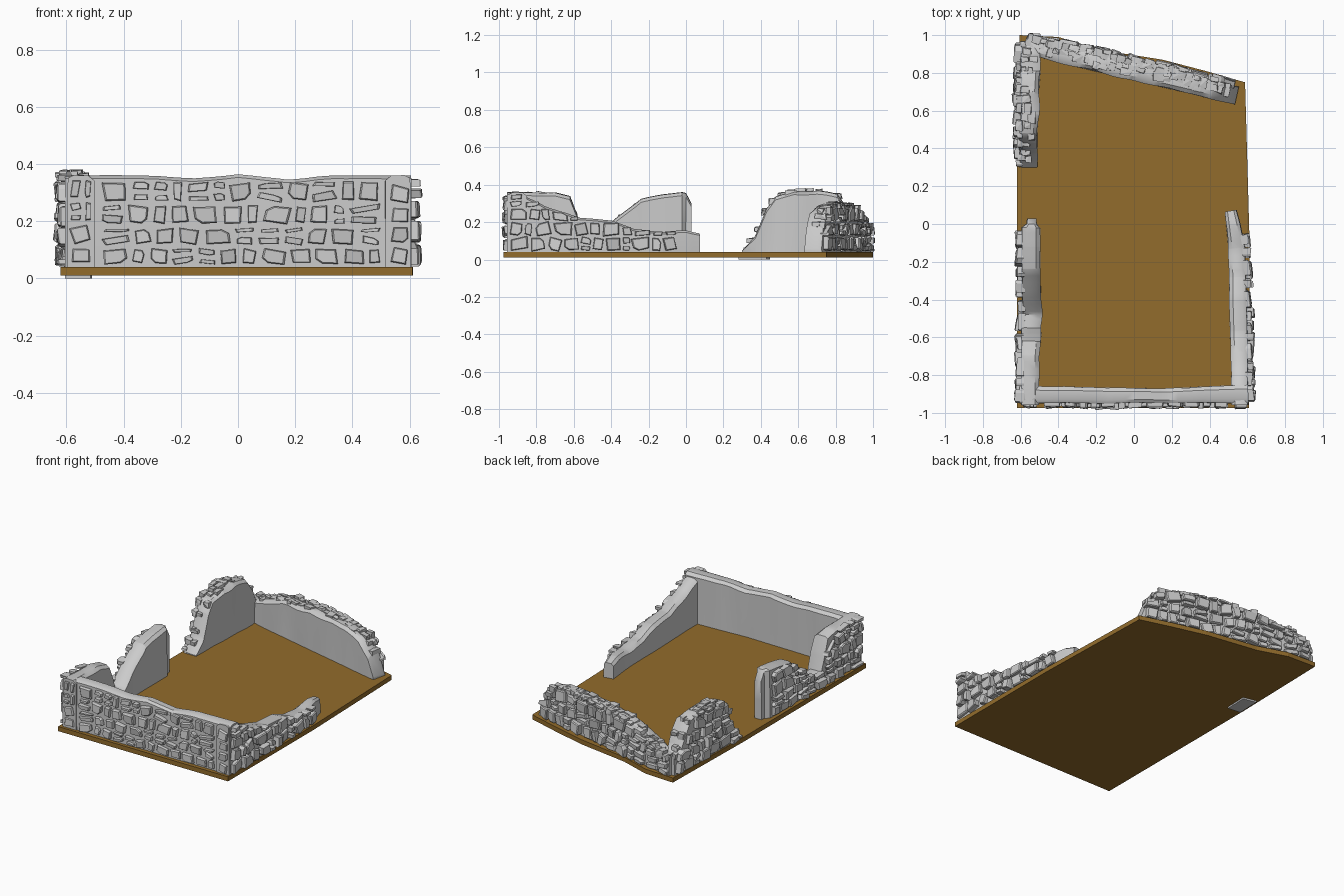
import bpy, bmesh, random
from math import cos, sin
from mathutils import Vector, noise

if "Cube" in bpy.data.objects:
    bpy.data.objects.remove(bpy.data.objects["Cube"])

random.seed(7)
R = random.uniform
FLOOR = 0.035


def finish(name, bm, smooth=False):
    bmesh.ops.recalc_face_normals(bm, faces=bm.faces)
    me = bpy.data.meshes.new(name)
    bm.to_mesh(me)
    bm.free()
    ob = bpy.data.objects.new(name, me)
    bpy.context.collection.objects.link(ob)
    if smooth:
        bpy.ops.object.select_all(action='DESELECT')
        ob.select_set(True)
        bpy.context.view_layer.objects.active = ob
        bpy.ops.object.shade_smooth_by_angle(angle=0.6)
    return ob


def loft(bm, rings):
    """Skin closed rings and cap both ends."""
    vs = [[bm.verts.new(p) for p in r] for r in rings]
    n = len(vs[0])
    for a, b in zip(vs, vs[1:]):
        for i in range(n):
            bm.faces.new((a[i], a[(i + 1) % n], b[(i + 1) % n], b[i]))
    bm.faces.new(vs[0])
    bm.faces.new(vs[-1])


class Path:
    """Wall line of (x, y, half thickness, top); outside is on the right."""
    def __init__(self, pts):
        self.pts, self.s = pts, [0]
        for a, b in zip(pts, pts[1:]):
            self.s.append(self.s[-1] + (Vector(b[:2]) - Vector(a[:2])).length)
        self.length = self.s[-1]

    def at(self, s):
        s = min(max(s, 0), self.length)
        i = 0
        while i < len(self.s) - 2 and s > self.s[i + 1]:
            i += 1
        t = (s - self.s[i]) / (self.s[i + 1] - self.s[i])
        return [a + (b - a) * t for a, b in zip(self.pts[i], self.pts[i + 1])]

    def frame(self, s):
        a, b = self.at(s - 0.03), self.at(s + 0.03)
        d = Vector((b[0] - a[0], b[1] - a[1], 0)).normalized()
        x, y, h, top = self.at(s)
        return Vector((x, y, 0)), Vector((d.y, -d.x, 0)), h, top

    def face(self, s, z, depth):
        c, n, h, top = self.frame(s)
        return c + n * (h + depth) + Vector((0, 0, z))


def wall_body(name, path):
    bm, rings = bmesh.new(), []
    steps = sorted(set([round(path.length * i / 26, 4) for i in range(27)] + [round(v, 4) for v in path.s]))
    for s in steps:
        c, n, h, top = path.frame(s)
        wob = noise.noise(Vector((s * 7, len(name), 0))) * 0.012
        top += wob * 0.7
        hh = top - FLOOR
        prof = [(h, FLOOR), (h, FLOOR + hh * 0.5), (h - 0.003, top - 0.012),
                (h * 0.5, top - 0.001), (-h * 0.55, top - 0.003),
                (-h + wob, top - 0.02 * min(1, hh * 8)),
                (-h + wob * 0.8, FLOOR + hh * 0.5), (-h, FLOOR)]
        rings.append([c + n * o + Vector((0, 0, z)) for o, z in prof])
    loft(bm, rings)
    return finish(name, bm, True)


def stone(bm, path, s, z, w, h, depth, over):
    """One flat-faced facing stone with a chamfered, tilted front."""
    a = R(-0.2, 0.2)
    cor = [(-.5, -.5), (.5, -.5), (.5, .5), (-.5, .5)]
    cor = [(x * w * R(.72, 1.04), y * h * R(.78, 1.04)) for x, y in cor]
    if random.random() < 0.45:
        k = random.randrange(4)
        p, q, r = cor[k - 1], cor[k], cor[(k + 1) % 4]
        cut = [(q[0] + (e[0] - q[0]) * .3, q[1] + (e[1] - q[1]) * .3) for e in (p, r)]
        cor[k:k + 1] = cut
    cor = [(x * cos(a) - y * sin(a), x * sin(a) + y * cos(a)) for x, y in cor]
    tx, ty = R(-.15, .15), R(-.15, .15)
    rings = []
    for k, d in ((1, -0.015), (1, depth - 0.006), (.86, depth)):
        ring = []
        for x, y in cor:
            u = s + x * k
            v = max(FLOOR, min(z + y * k, path.at(u)[3] + over * (2 - k)))
            tilt = (tx * x + ty * y) * k if d > 0 else 0
            ring.append(path.face(u, v, d + tilt))
        rings.append(ring)
    loft(bm, rings)


def facing(name, path, spans, gap, depth, over):
    """Courses of irregular stones over the outer face."""
    bm = bmesh.new()
    for s0, s1 in spans:
        z = FLOOR + 0.008
        while z < 0.36:
            rh = R(.065, .088)
            s = s0
            while s < s1 - 0.025:
                w = min(R(.05, .115), s1 - s)
                if s1 - s - w < 0.035:
                    w = s1 - s
                top = min(path.at(s + w * .3)[3], path.at(s + w * .7)[3]) + over
                h = min(rh, top - z)
                if h > 0.022:
                    parts = [(z, h)]
                    if h > .06 and random.random() < 0.25:
                        k = h * R(.4, .6)
                        parts = [(z, k), (z + k, h - k)]
                    for pz, ph in parts:
                        stone(bm, path, s + w / 2, pz + ph / 2, w - gap, ph - gap,
                              R(*depth), over)
                s += w
            z += rh
    return finish(name, bm)


def rubble(name, path, s0, s1, lo, hi):
    """Loose angular stones bedded along the broken top."""
    bm = bmesh.new()
    s = s0
    while s < s1:
        c, n, h, top = path.frame(s)
        for o in (R(.45, 1.1), R(lo, hi)):
            p = c + n * h * o + Vector((0, 0, top - R(.004, .014)))
            t = Vector((-n.y, n.x, 0))
            a, b, d = R(.016, .034), R(.014, .026), R(.012, .022)
            vs = [bm.verts.new(p + t * a * i * R(.65, 1.1) + n * b * j * R(.65, 1.1)
                               + Vector((0, 0, max(d * k * R(.6, 1.1), FLOOR - p.z))))
                  for i in (-1, 1) for j in (-1, 1) for k in (-1, 1)]
            bmesh.ops.convex_hull(bm, input=vs)
        s += R(.03, .055)
    return finish(name, bm)


# Brown ground plate with a skewed back edge
mat = bpy.data.materials.new("earth_brown")
mat.diffuse_color = (0.29, 0.15, 0.025, 1)
mat.use_nodes = True
mat.node_tree.nodes["Principled BSDF"].inputs["Base Color"].default_value = mat.diffuse_color
outline = [(-.62, -.975), (.61, -.975), (.612, -.1), (.588, .75), (.38, .81), (.15, .87),
           (-.2, .925), (-.4, .99), (-.605, 1.0), (-.62, .3)]
bm = bmesh.new()
loft(bm, [[(x, y, z) for x, y in outline] for z in (.01, .04)])
finish("ground_plate", bm).data.materials.append(mat)

# Wall lines, counter-clockwise so stones face outward
front = Path([(-.605, -.905, .046, .362), (-.35, -.905, .044, .362), (-.15, -.91, .044, .35),
              (0, -.908, .04, .364), (.17, -.912, .04, .348), (.35, -.905, .044, .36),
              (.605, -.9, .05, .36)])
right = Path([(.56, -.957, .045, .362), (.56, -.87, .045, .345), (.56, -.75, .045, .285),
              (.555, -.57, .047, .225), (.55, -.4, .047, .21), (.548, -.28, .045, .165),
              (.545, -.13, .045, .15), (.525, 0, .038, .155), (.512, .07, .032, .14)])
back = Path([(.545, .68, .048, .06), (.5, .69, .048, .18), (.42, .71, .05, .265),
             (.3, .74, .05, .295), (0, .81, .05, .3), (-.25, .87, .05, .27),
             (-.4, .905, .05, .22), (-.5, .93, .045, .185), (-.58, .95, .04, .17)])
left_back = Path([(-.55, .97, .045, .16), (-.55, .9, .05, .2), (-.55, .86, .055, .28),
                  (-.55, .81, .055, .35), (-.555, .7, .052, .368), (-.555, .58, .05, .37),
                  (-.56, .48, .048, .335), (-.56, .43, .048, .27), (-.56, .37, .048, .13),
                  (-.56, .3, .045, .05)])
left_front = Path([(-.542, .03, .025, .3), (-.542, 0, .028, .355), (-.545, -.02, .05, .36),
                   (-.545, -.12, .05, .35), (-.545, -.24, .05, .325), (-.543, -.37, .05, .225),
                   (-.54, -.48, .05, .14), (-.545, -.55, .052, .14), (-.545, -.585, .055, .25),
                   (-.545, -.62, .052, .34), (-.55, -.7, .048, .36), (-.55, -.957, .048, .362)])

# Front wall, with separate stone panels at the two corner piers
wall_body("front_wall", front)
facing("front_wall_stones", front, [(.01, .1), (.12, 1.11), (1.13, 1.21)], .017, (.015, .028), -.008)

# Right wall, low and tapering
wall_body("right_wall", right)
facing("right_wall_stones", right, [(.01, .9)], .011, (.018, .038), .004)

# Back wall
wall_body("back_wall", back)
facing("back_wall_stones", back, [(.02, back.length)], .008, (.016, .034), .008)
rubble("back_wall_rubble", back, .06, back.length - .02, -.35, .4)

# Left wall, back part, with the footing that shows under the plate
wall_body("left_back_wall", left_back)
facing("left_back_wall_stones", left_back, [(.01, left_back.length)], .008, (.016, .036), .008)
rubble("left_back_wall_rubble", left_back, .02, left_back.length - .01, -.4, .4)
bm = bmesh.new()
loft(bm, [[(x, y, z) for x, y in ((-.605, .29), (-.515, .28), (-.51, .43), (-.6, .45))]
          for z in (0, .03)])
finish("wall_footing", bm)

# Left wall, front part, with a broken dip
wall_body("left_front_wall", left_front)
facing("left_front_wall_stones", left_front, [(.06, left_front.length - .01)], .009, (.016, .034), .006)
